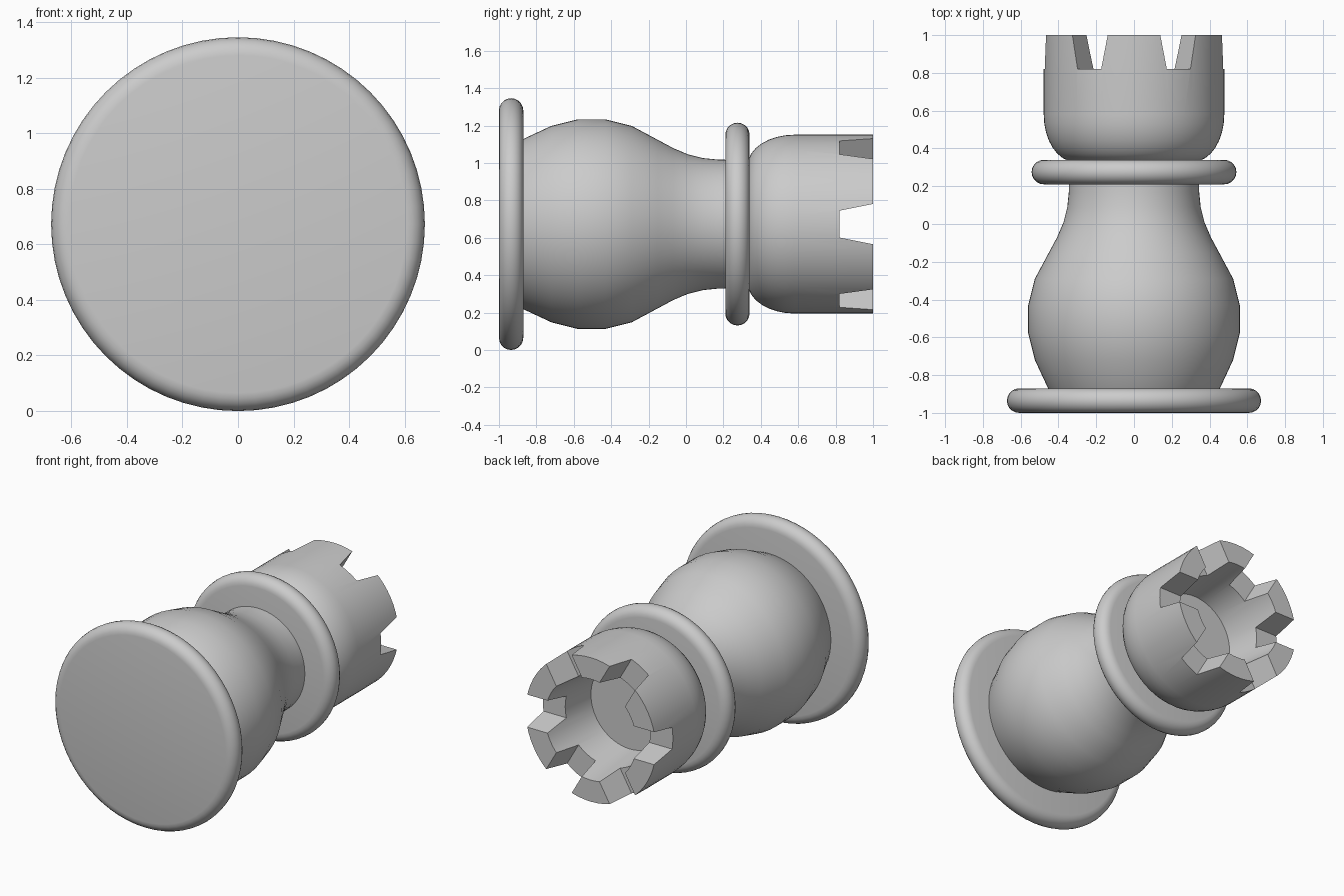
import bpy, bmesh
from math import sin, cos, pi, radians
from mathutils import Matrix, Vector

AXIS_Z = 0.673   # height of the lying turning axis
SEGMENTS = 64

cube = bpy.data.objects.get("Cube")
if cube:
    bpy.data.objects.remove(cube, do_unlink=True)

grey = bpy.data.materials.new("plain grey")
grey.use_nodes = True
COLOUR = (0.6, 0.6, 0.6, 1)
grey.diffuse_color = COLOUR
grey.node_tree.nodes["Principled BSDF"].inputs["Base Color"].default_value = COLOUR


def to_object(name, bm):
    bmesh.ops.recalc_face_normals(bm, faces=bm.faces)
    mesh = bpy.data.meshes.new(name)
    bm.to_mesh(mesh)
    bm.free()
    mesh.materials.append(grey)
    obj = bpy.data.objects.new(name, mesh)
    bpy.context.collection.objects.link(obj)
    return obj


def select_only(obj):
    bpy.ops.object.select_all(action='DESELECT')
    obj.select_set(True)
    bpy.context.view_layer.objects.active = obj


def smooth(obj):
    select_only(obj)
    bpy.ops.object.shade_smooth_by_angle(angle=radians(30))


def lathe(name, profile):
    """Turn a (y, radius) profile around the lying axis."""
    bm = bmesh.new()
    verts = [bm.verts.new((r, y, AXIS_Z)) for y, r in profile]
    edges = [bm.edges.new(pair) for pair in zip(verts, verts[1:])]
    bmesh.ops.spin(bm, geom=verts + edges, cent=(0, 0, AXIS_Z), axis=(0, 1, 0),
                   angle=2 * pi, steps=SEGMENTS, use_merge=True)
    bmesh.ops.remove_doubles(bm, verts=bm.verts, dist=0.0002)
    return to_object(name, bm)


def round_disc(name, y0, y1, radius):
    """Disc with a fully rounded rim."""
    h = (y1 - y0) / 2
    rim = [((y0 + y1) / 2 - h * cos(pi * i / 10), radius - h + h * sin(pi * i / 10))
           for i in range(11)]
    return lathe(name, [(y0, 0)] + rim + [(y1, 0)])


# Base and collar
smooth(round_disc("base", -1, -0.87, 0.673))
smooth(round_disc("collar", 0.21, 0.34, 0.542))

# Bulbous body narrowing to the neck
smooth(lathe("body", [(-0.9, 0), (-0.9, 0.435), (-0.87, 0.455), (-0.72, 0.525), (-0.58, 0.56),
                      (-0.43, 0.56), (-0.29, 0.525), (-0.15, 0.45), (-0.07, 0.407),
                      (0.01, 0.373), (0.09, 0.353), (0.17, 0.345), (0.25, 0.343), (0.25, 0)]))

# Hollow head with a rounded shoulder
shoulder = [(0.58 - 0.25 * cos(a), 0.315 + 0.163 * sin(a))
            for a in (pi / 2 * i / 8 for i in range(9))]
head = lathe("head", [(0.33, 0)] + shoulder + [(1, 0.478), (1, 0.335), (0.59, 0.285), (0.59, 0)])

# Six tapered notches around the rim
bm = bmesh.new()
for k in range(6):
    turn = Matrix.Translation((0, 0, AXIS_Z)) @ Matrix.Rotation(k * pi / 3, 4, 'Y')
    made = bmesh.ops.create_cube(bm, size=2)["verts"]
    for v in made:
        top = v.co.y > 0
        half = 0.112 if top else 0.072
        v.co = turn @ Vector((0.6 if v.co.x > 0 else 0.22, 1.02 if top else 0.82,
                              half if v.co.z > 0 else -half))
cutter = to_object("notch_cutter", bm)
cutter.hide_render = True
cut = head.modifiers.new("notches", 'BOOLEAN')
cut.operation = 'DIFFERENCE'
cut.solver = 'EXACT'
cut.object = cutter
select_only(head)
bpy.ops.object.modifier_apply(modifier=cut.name)
bpy.data.objects.remove(cutter, do_unlink=True)
smooth(head)
